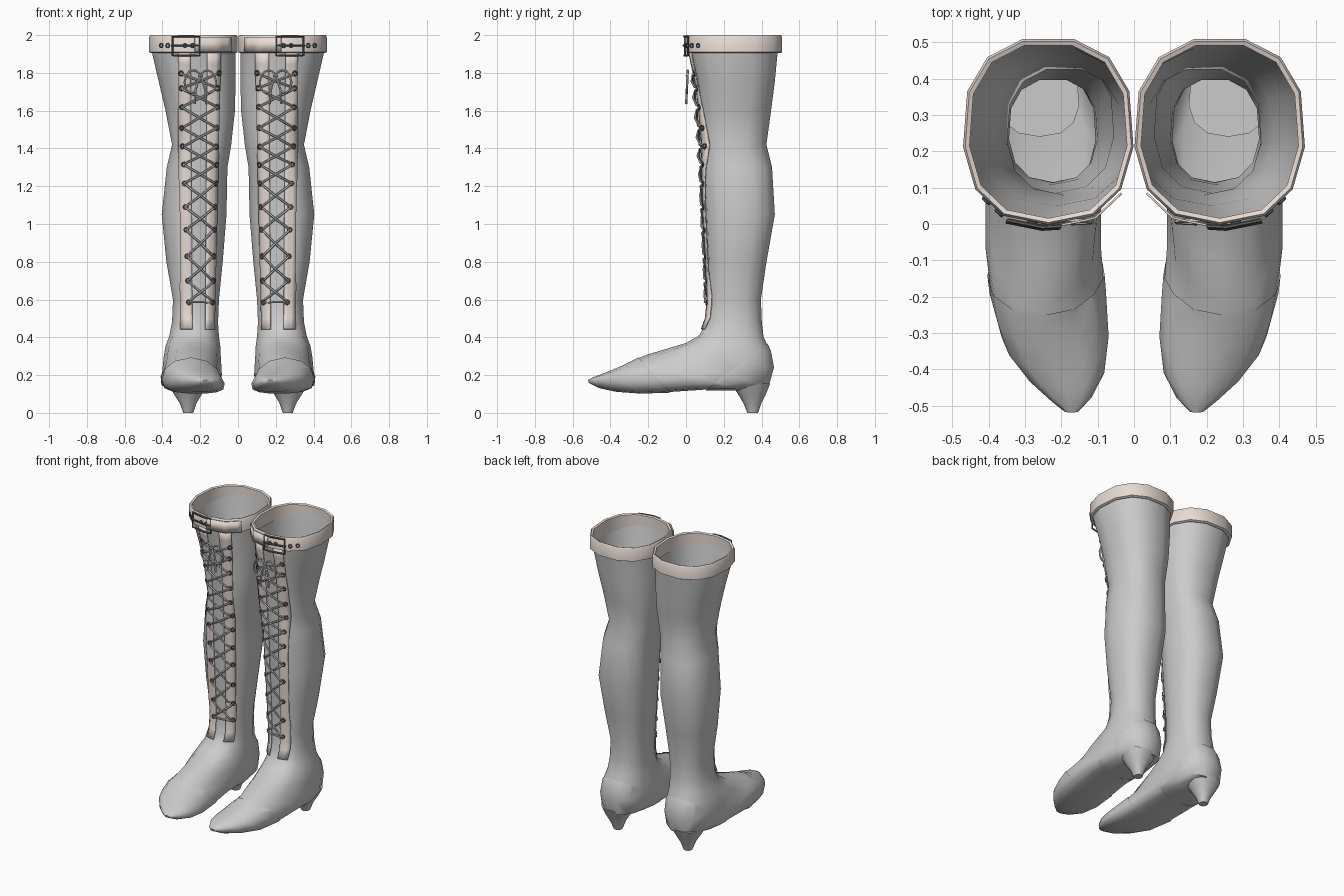
import bpy, bmesh
from math import sin, cos, pi, radians
from mathutils import Vector
from mathutils.bvhtree import BVHTree

if "Cube" in bpy.data.objects:
    bpy.data.objects.remove(bpy.data.objects["Cube"])

SIDES = 13


def material(name, rgb):
    m = bpy.data.materials.new(name)
    m.diffuse_color = (*rgb, 1)
    m.use_nodes = True
    m.node_tree.nodes["Principled BSDF"].inputs["Base Color"].default_value = m.diffuse_color
    return m


CREAM = material("cream_leather", (0.80, 0.71, 0.66))
DARK = material("dark_metal", (0.12, 0.12, 0.12))


def finish(name, mesh, mat=None, angle=50, solid=0):
    """Link a mesh of the +x boot and mirror it to make the other boot."""
    ob = bpy.data.objects.new(name, mesh)
    bpy.context.collection.objects.link(ob)
    if mat:
        mesh.materials.clear()
        mesh.materials.append(mat)
    bpy.ops.object.select_all(action='DESELECT')
    ob.select_set(True)
    bpy.context.view_layer.objects.active = ob
    bpy.ops.object.shade_smooth_by_angle(angle=radians(angle))
    if solid:
        s = ob.modifiers.new("thickness", 'SOLIDIFY')
        s.thickness, s.offset = solid, 0
    m = ob.modifiers.new("other_boot", 'MIRROR')
    m.use_mirror_merge = False
    return ob


def ring(ay, az, by, bz, x0, x1, k=0.5, n=2.4):
    """Rounded section from front/top point A to back/bottom point B."""
    a, b = Vector((0, ay, az)), Vector((0, by, bz))
    c, out = b.lerp(a, k), []
    for i in range(SIDES):
        t = 2 * pi * i / SIDES
        u = abs(cos(t)) ** (2 / n) * (1 if cos(t) > 0 else -1)
        s = abs(sin(t)) ** (2 / n) * (1 if sin(t) > 0 else -1)
        p = c + (a - b) * (u * (1 - k if u > 0 else k))
        p.x = (x0 + x1) / 2 + s * (x1 - x0) / 2
        out.append(p)
    return out


def level(z, yf, yb, x0, x1, grow=0):
    return ring(yf - grow, z, yb + grow, z, x0 - grow, x1 + grow)


def loft(name, rings, cap_start=False, cap_end=False):
    bm = bmesh.new()
    vs = [[bm.verts.new(p) for p in r] for r in rings]
    for r, q in zip(vs, vs[1:]):
        for i in range(SIDES):
            j = (i + 1) % SIDES
            bm.faces.new((r[i], r[j], q[j], q[i]))
    if cap_start:
        bm.faces.new(vs[0])
    if cap_end:
        bm.faces.new(vs[-1])
    bmesh.ops.recalc_face_normals(bm, faces=bm.faces)
    tree = BVHTree.FromBMesh(bm)
    mesh = bpy.data.meshes.new(name)
    bm.to_mesh(mesh)
    bm.free()
    return mesh, tree


def surf(tree, x, z, off=0.0):
    """Point on the front of a part at (x, z), raised by off; also its normal."""
    p, n, _, _ = tree.ray_cast(Vector((x, -1, z)), Vector((0, 1, 0)))
    if p is None:
        p, n, _, _ = tree.find_nearest(Vector((x, 0.1, z)))
    if n.y > 0:
        n = -n
    return p + n * off, n


def tubes(name, paths, radius, mat=None):
    """Tubes along paths: (points, cyclic, smooth)."""
    cu = bpy.data.curves.new(name, 'CURVE')
    cu.dimensions = '3D'
    cu.bevel_depth, cu.bevel_resolution, cu.resolution_u = radius, 1, 3
    cu.use_fill_caps = True
    for pts, cyclic, smooth in paths:
        sp = cu.splines.new('BEZIER')
        sp.bezier_points.add(len(pts) - 1)
        for bp, p in zip(sp.bezier_points, pts):
            bp.co = p
            bp.handle_left_type = bp.handle_right_type = 'AUTO' if smooth else 'VECTOR'
        sp.use_cyclic_u = cyclic
    tmp = bpy.data.objects.new("tmp", cu)
    bpy.context.collection.objects.link(tmp)
    bpy.context.view_layer.update()
    mesh = bpy.data.meshes.new_from_object(tmp.evaluated_get(bpy.context.evaluated_depsgraph_get()))
    bpy.data.objects.remove(tmp)
    return finish(name, mesh, mat)


def circle(tree, x, z, r, off):
    p, n = surf(tree, x, z, off)
    a = n.cross(Vector((0, 0, 1))).normalized()
    b = n.cross(a)
    return [p + a * r * cos(t * pi / 4) + b * r * sin(t * pi / 4) for t in range(8)], True, False


def patch(name, tree, z0, z1, bottom, top, off, rows, cols, mat, solid):
    """Sheet laid on the front surface between two x ranges."""
    bm = bmesh.new()
    grid = []
    for r in range(rows + 1):
        t = r / rows
        xa, xb = (bottom[i] + (top[i] - bottom[i]) * t for i in (0, 1))
        grid.append([bm.verts.new(surf(tree, xa + (xb - xa) * c / cols, z0 + (z1 - z0) * t, off)[0])
                     for c in range(cols + 1)])
    for a, b in zip(grid, grid[1:]):
        for c in range(cols):
            bm.faces.new((a[c], a[c + 1], b[c + 1], b[c]))
    mesh = bpy.data.meshes.new(name)
    bm.to_mesh(mesh)
    bm.free()
    finish(name, mesh, mat, 50, solid)


# boot upper: leg levels (z, front y, back y, inner x, outer x)
TOP = (1.985, .008, .505, .01, .462)
LEG = [TOP, (1.9, .02, .49, .012, .455), (1.75, .05, .475, .012, .42), (1.6, .065, .455, .015, .385),
       (1.42, .08, .43, .035, .35), (1.3, .085, .46, .055, .378), (1.05, .095, .475, .06, .405),
       (.8, .108, .43, .08, .38), (.6, .115, .40, .10, .345), (.48, .105, .405, .105, .35)]
# foot sections fanning from ankle to toe (top y, z, bottom y, z, inner x, outer x, widest height)
FOOT = [(.07, .41, .415, .40, .10, .365, .5), (0, .37, .45, .33, .093, .385, .48),
        (-.1, .34, .468, .24, .09, .395, .42), (-.2, .31, .44, .14, .085, .402, .35),
        (-.25, .29, .30, .12, .09, .41, .3), (-.29, .27, .10, .122, .09, .41, .3),
        (-.34, .245, -.08, .11, .08, .395, .3), (-.40, .22, -.24, .105, .073, .362, .32),
        (-.45, .20, -.37, .115, .085, .30, .38), (-.49, .185, -.46, .135, .12, .235, .45),
        (-.515, .172, -.51, .16, .155, .19, .5)]
upper, leg = loft("boot_upper", [level(*r) for r in LEG] + [ring(*r) for r in FOOT], cap_end=True)
finish("boot_upper", upper, None, 60)

# toe cap and heel counter: thin overlays cut from the upper
for name, point, normal in (("toe_cap", (0, -.25, .29), (0, .16, .15)),
                            ("heel_counter", (0, .1, .12), (0, -.24, .32))):
    bm = bmesh.new()
    bm.from_mesh(upper)
    bmesh.ops.bisect_plane(bm, geom=bm.verts[:] + bm.edges[:] + bm.faces[:],
                           plane_co=point, plane_no=normal, clear_outer=True)
    bm.normal_update()
    for v, n in [(v, v.normal.copy()) for v in bm.verts]:
        v.co += n * .004
    mesh = bpy.data.meshes.new(name)
    bm.to_mesh(mesh)
    bm.free()
    finish(name, mesh, None, 60)

# heel
HEEL = [(0, .325, .382, .237, .29), (.05, .305, .4, .22, .308), (.1, .275, .425, .19, .34),
        (.155, .24, .448, .15, .37)]
finish("heel", loft("heel", [level(*r) for r in HEEL], True, True)[0])

# cuff strap around the top
band = [(1.905, .0), (1.91, .01), (1.99, .01), (2.0, .004), (1.995, -.008), (1.905, -.008), (1.905, .0)]
strap, cuff = loft("cuff_strap", [level(z, *TOP[1:], g) for z, g in band])
finish("cuff_strap", strap, CREAM)
patch("strap_tail", cuff, 1.912, 1.988, (.04, .23), (.04, .23), .008, 1, 8, CREAM, .006)

# buckle with prong and strap holes
frame = []
for xs, z in (((.205, .25, .30, .345), 1.892), ((.345, .30, .25, .205), 1.992)):
    for x in xs:
        p = surf(cuff, x, 1.95, .01)[0]
        p.z = z
        frame.append(p)
prong = [surf(cuff, x, 1.945, .014)[0] for x in (.205, .25, .30, .35)]
tubes("buckle", [(frame, True, False), (prong, False, False)], .006, DARK)
tubes("strap_holes", [circle(cuff, x, 1.945, .011, .003) for x in (.24, .28, .37, .405)], .004, DARK)

# lacing panels either side of the front opening
patch("inner_lacing_panel", leg, .44, 1.91, (.13, .175), (.095, .165), .007, 24, 3, CREAM, .006)
patch("outer_lacing_panel", leg, .44, 1.91, (.24, .30), (.25, .315), .007, 24, 3, CREAM, .006)

# eyelets
ROWS = [.585, .70, .83, .97, 1.09, 1.215, 1.315, 1.41, 1.51, 1.62, 1.72, 1.80]
holes = []
for z in ROWS:
    t = (z - .585) / 1.215
    holes.append((.142 - .034 * t, .258 + .042 * t, z))
tubes("eyelets", [circle(leg, x, h[2], .012, .012) for h in holes for x in h[:2]], .005, DARK)


# criss-cross laces
def lace(xa, za, xb, zb, lift):
    pts = []
    for t, o in ((0, .006), (.12, .02), (.5, lift), (.88, .02), (1, .006)):
        pts.append(surf(leg, xa + (xb - xa) * t, za + (zb - za) * t, o)[0])
    return pts, False, False


paths = [lace(holes[0][0], ROWS[0], holes[0][1], ROWS[0], .014)]
for a, b in zip(holes, holes[1:]):
    paths += [lace(a[0], a[2], b[1], b[2], .012), lace(a[1], a[2], b[0], b[2], .022)]
tubes("laces", paths, .006)

# bow: two drooping loops, two tails and a knot
LOOP = [(0, 0), (.04, .028), (.078, -.01), (.072, -.075), (.042, -.09), (.015, -.04)]
TAIL = [(0, 0), (.022, -.06), (.03, -.15)]
base = surf(leg, .205, 1.79, .032)[0]
paths = [([base + Vector((s * x, -.006 + z * .05, z)) for x, z in pts], pts is LOOP, True)
         for s in (-1, 1) for pts in (LOOP, TAIL)]
paths.append(([base + Vector((d, -.01, 0)) for d in (-.014, 0, .014)], False, False))
tubes("lace_bow", paths, .006)
